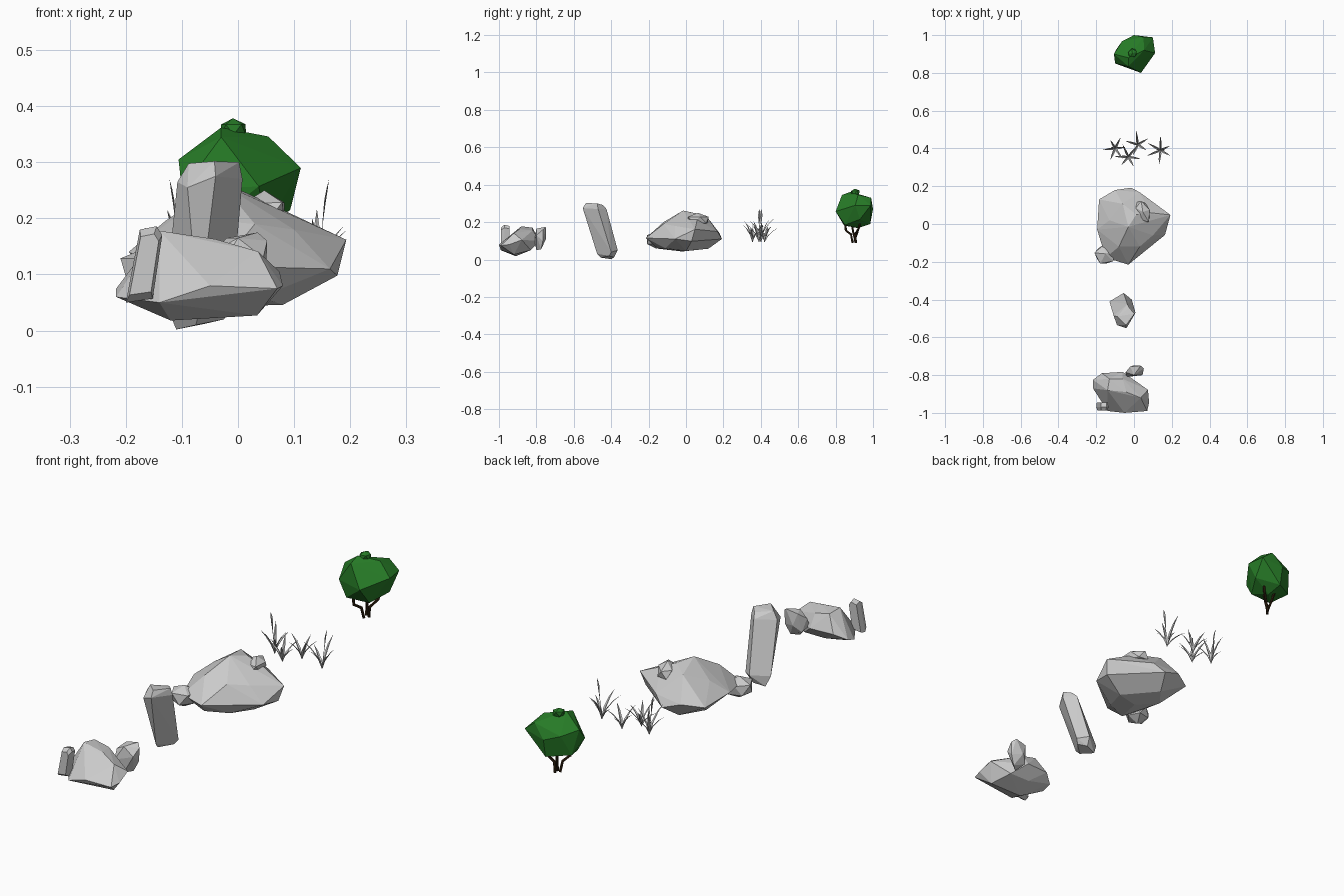
import bpy, bmesh, math, random
from mathutils import Vector, Matrix

if "Cube" in bpy.data.objects:
    bpy.data.objects.remove(bpy.data.objects["Cube"])

random.seed(4)


def material(name, rgb):
    m = bpy.data.materials.new(name)
    m.diffuse_color = (*rgb, 1)
    m.use_nodes = True
    m.node_tree.nodes["Principled BSDF"].inputs["Base Color"].default_value = m.diffuse_color
    return m


leaf_green = material("leaf_green", (0.02, 0.2, 0.02))
bark = material("bark", (0.03, 0.015, 0.005))


def finish(name, bm, mat=None):
    bmesh.ops.recalc_face_normals(bm, faces=bm.faces)
    me = bpy.data.meshes.new(name)
    bm.to_mesh(me)
    bm.free()
    ob = bpy.data.objects.new(name, me)
    bpy.context.collection.objects.link(ob)
    if mat:
        me.materials.append(mat)
    return ob


def faceted(name, points, mat=None):
    """Chiselled lump: convex hull of its corner points."""
    bm = bmesh.new()
    for p in points:
        bm.verts.new(p)
    res = bmesh.ops.convex_hull(bm, input=bm.verts[:])
    loose = [v for v in bm.verts if not v.link_faces]
    bmesh.ops.delete(bm, geom=loose, context='VERTS')
    bmesh.ops.dissolve_limit(bm, angle_limit=math.radians(4),
                             verts=bm.verts[:], edges=bm.edges[:])
    return finish(name, bm, mat)


def pebble(name, centre, size, turn=0, mat=None, jitter=0.12):
    """Small irregular stone from a jittered icosahedron."""
    bm = bmesh.new()
    bmesh.ops.create_icosphere(bm, subdivisions=1, radius=1)
    pts = []
    for v in bm.verts:
        p = v.co * (1 + random.uniform(-jitter, jitter))
        p = Vector((p.x * size[0], p.y * size[1], p.z * size[2]))
        pts.append(Matrix.Rotation(turn, 3, 'Z') @ p + Vector(centre))
    bm.free()
    return faceted(name, pts, mat)


# Front rock with its two side slabs
faceted("front_rock", [
    (-.217, -.825, .075), (-.217, -.87, .06), (-.14, -.99, .05), (-.05, -1.0, .08),
    (.07, -.99, .075), (.08, -.945, .08), (.074, -.878, .105), (-.06, -.783, .10),
    (-.17, -.79, .10), (-.14, -.88, .178), (-.04, -.89, .163), (.036, -.92, .141),
    (-.13, -.82, .17), (-.06, -.82, .155), (-.12, -.91, .018), (.034, -.92, .027),
    (-.10, -.83, .05), (.0, -.83, .05)])
faceted("front_rock_slab", [
    (x, y, z) for y, s in ((-.988, .8), (-.97, 1), (-.945, .9))
    for x, z in ((-.167 + (px + .167) * s, .118 + (pz - .118) * s) for px, pz in
                 ((-.175, .18), (-.145, .186), (-.135, .17), (-.152, .057), (-.2, .05), (-.19, .1)))])
faceted("front_rock_back_slab", [
    (-.045, -.785, .14), (-.04, -.81, .10), (-.02, -.755, .165), (.035, -.75, .175),
    (.052, -.765, .16), (.045, -.80, .13), (-.03, -.77, .08), (.0, -.80, .05),
    (.03, -.775, .055), (.05, -.765, .10), (.0, -.748, .11), (.0, -.80, .165)])

# Leaning standing stone
faceted("standing_stone", [
    (-.088, -.49, .298), (-.025, -.445, .292), (.002, -.475, .30), (-.042, -.535, .302),
    (-.108, -.485, .265), (-.035, -.425, .27), (.008, -.47, .27), (-.04, -.552, .275),
    (-.09, -.535, .255), (-.13, -.41, .05), (-.055, -.365, .05), (-.012, -.40, .04),
    (-.07, -.475, .03), (-.11, -.40, .002), (-.06, -.385, .012), (-.025, -.41, .02),
    (-.075, -.455, .01)])

# Big middle rock
faceted("middle_rock", [
    (-.185, .13, .13), (-.10, .18, .14), (-.016, .192, .11), (.03, .168, .15),
    (.193, .048, .162), (.177, .03, .098), (.164, -.058, .11), (-.03, -.215, .115),
    (-.15, -.178, .12), (-.195, -.03, .14), (-.03, -.015, .262), (.012, .05, .247),
    (.084, .06, .213), (-.06, .107, .235), (-.13, .02, .195), (-.08, -.12, .20),
    (.03, -.12, .19), (.10, -.06, .18), (.08, .0, .046), (-.02, -.02, .043),
    (-.05, .12, .058), (-.12, .03, .065), (-.06, -.15, .058), (.04, -.11, .06)])
pebble("middle_rock_side_pebble", (-.152, -.158, .105), (.062, .058, .05), .5)
pebble("middle_rock_top_lump", (.047, .063, .212), (.04, .066, .035), .35)


# Grass: bent, folded blades fanning out from each tuft
def blade(bm, base, heading, reach, height, width, profile):
    out = Vector((math.cos(heading), math.sin(heading), 0))
    side = Vector((-out.y, out.x, 0))
    rows = []
    for t, bend, w in profile:
        mid = Vector(base) + out * reach * bend + Vector((0, 0, height * t))
        dip = -out * w * width * .35 + Vector((0, 0, w * width * .35))
        rows.append([bm.verts.new(p) for p in
                     (mid - side * w * width + dip, mid, mid + side * w * width + dip)])
    for a, b in zip(rows, rows[1:]):
        for i in (0, 1):
            bm.faces.new((a[i], a[i + 1], b[i + 1], b[i]))


leaf = [(0, 0, .35), (.4, .25, 1), (.75, .62, .7), (1, 1, .03)]
stalk = [(0, 0, .2), (.55, .5, .25), (.78, .75, .9), (.9, .9, .7), (1, 1, .05)]
tufts = [(-.10, .40, 6, True), (.02, .42, 5, False), (-.03, .355, 6, False), (.14, .39, 6, True)]
for n, (x, y, count, tall) in enumerate(tufts):
    bm = bmesh.new()
    for i in range(count):
        a = math.tau * (i + random.uniform(-.15, .15)) / count + n * .5
        blade(bm, (x, y, .093), a, random.uniform(.05, .08),
              random.uniform(.075, .125), .0065, leaf)
    if tall:
        blade(bm, (x, y, .093), .1 if x > 0 else 3.0, .022, .175, .007, stalk)
    finish(f"grass_tuft_{n + 1}", bm)

# Bush crown and its small top tuft
faceted("bush_crown", [
    (-.106, .90, .305), (-.063, .968, .29), (.0, 1.0, .27), (.10, .988, .29),
    (.112, .905, .29), (.037, .80, .257), (-.10, .85, .25), (-.03, .88, .362),
    (.054, .92, .346), (.05, .99, .33), (-.03, .834, .345), (.093, .93, .215),
    (.05, .85, .185), (-.06, .845, .182), (-.09, .93, .20), (.0, .985, .19),
    (.01, .92, .168)], leaf_green)
pebble("bush_top_tuft", (-.009, .903, .358), (.028, .026, .022), .4, leaf_green)


# Branches below the crown
def branch(name, pts, r):
    bm = bmesh.new()
    for a, b in zip(pts, pts[1:]):
        a, b = Vector(a), Vector(b)
        d = b - a
        m = Matrix.Translation((a + b) / 2) @ d.to_track_quat('Z', 'Y').to_matrix().to_4x4()
        bmesh.ops.create_cone(bm, cap_ends=True, segments=6, radius1=r, radius2=r * .9,
                              depth=d.length + r, matrix=m)
    finish(name, bm, bark)


branch("branch_front", [(-.006, .890, .092), (-.012, .882, .135), (-.03, .855, .155), (-.03, .85, .20)], .006)
branch("branch_right", [(.008, .908, .092), (.012, .905, .135), (.04, .925, .17), (.045, .93, .20)], .006)
branch("branch_back", [(.0, .90, .10), (-.008, .915, .14), (-.02, .93, .20)], .006)
branch("branch_middle", [(.008, .908, .095), (.008, .895, .14), (.012, .885, .20)], .006)
